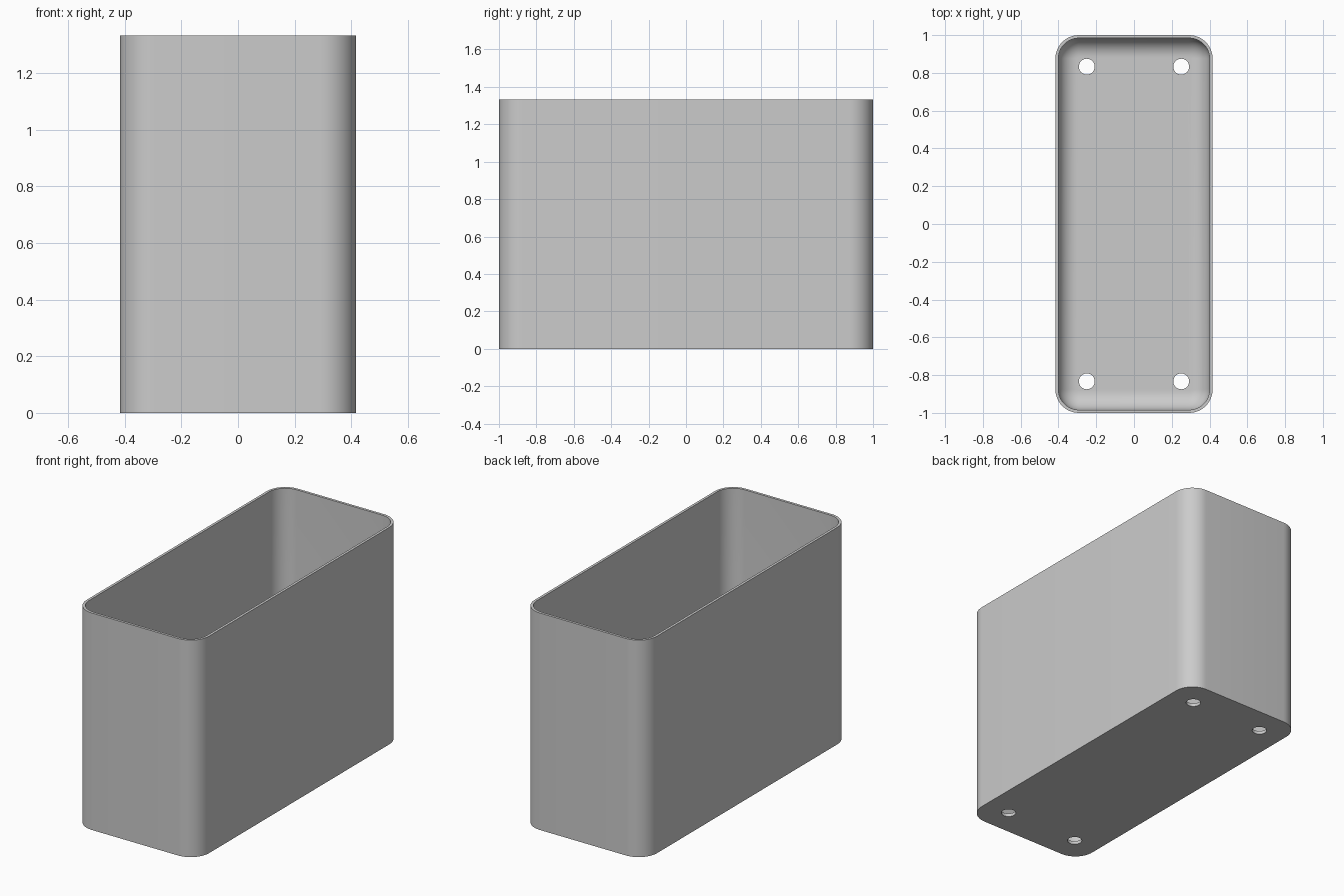
import bpy, bmesh, math
from math import sin, cos, pi

if "Cube" in bpy.data.objects:
    bpy.data.objects.remove(bpy.data.objects["Cube"], do_unlink=True)

WIDTH, LENGTH, HEIGHT = 0.833, 2.0, 1.333
CORNER, WALL, FLOOR, FILLET = 0.125, 0.016, 0.02, 0.1
STEPS = 12

grey = bpy.data.materials.new("plain grey")
grey.use_nodes = True
colour = (0.6, 0.6, 0.6, 1)
grey.diffuse_color = colour
grey.node_tree.nodes["Principled BSDF"].inputs["Base Color"].default_value = colour


def ring(bm, inset, z):
    """Rounded rectangle of vertices, shrunk by inset, at height z."""
    r = CORNER - inset
    cx, cy = WIDTH / 2 - CORNER, LENGTH / 2 - CORNER
    verts = []
    for q, (sx, sy) in enumerate([(1, 1), (-1, 1), (-1, -1), (1, -1)]):
        for i in range(STEPS + 1):
            a = (q + i / STEPS) * pi / 2
            verts.append(bm.verts.new((sx * cx + r * cos(a), sy * cy + r * sin(a), z)))
    return verts


# Open container: outer wall, rim, inner wall, rounded inner floor edge
profile = [(0, 0), (0, HEIGHT), (WALL, HEIGHT)]
for i in range(STEPS + 1):
    a = i / STEPS * pi / 2
    profile.append((WALL + FILLET * (1 - cos(a)), FLOOR + FILLET * (1 - sin(a))))

bm = bmesh.new()
rings = [ring(bm, inset, z) for inset, z in profile]
for low, high in zip(rings, rings[1:]):
    n = len(low)
    for i in range(n):
        j = (i + 1) % n
        bm.faces.new((low[i], low[j], high[j], high[i]))
bm.faces.new(rings[0][::-1])
bm.faces.new(rings[-1])
bmesh.ops.recalc_face_normals(bm, faces=bm.faces[:])
mesh = bpy.data.meshes.new("container")
bm.to_mesh(mesh)
bm.free()
container = bpy.data.objects.new("container", mesh)
bpy.context.collection.objects.link(container)
mesh.materials.append(grey)

# Four drain holes through the floor
bm = bmesh.new()
for x in (-0.25, 0.25):
    for y in (-0.833, 0.833):
        made = bmesh.ops.create_cone(bm, cap_ends=True, segments=32, radius1=0.042,
                                     radius2=0.042, depth=0.2)
        bmesh.ops.translate(bm, verts=made["verts"], vec=(x, y, 0))
cut_mesh = bpy.data.meshes.new("drain_hole_cutter")
bm.to_mesh(cut_mesh)
bm.free()
cut_mesh.materials.append(grey)
cutter = bpy.data.objects.new("drain_hole_cutter", cut_mesh)
bpy.context.collection.objects.link(cutter)

holes = container.modifiers.new("drain holes", "BOOLEAN")
holes.operation = "DIFFERENCE"
holes.solver = "EXACT"
holes.object = cutter
bpy.ops.object.select_all(action="DESELECT")
container.select_set(True)
bpy.context.view_layer.objects.active = container
bpy.ops.object.modifier_apply(modifier=holes.name)
bpy.data.objects.remove(cutter, do_unlink=True)
bpy.ops.object.shade_smooth_by_angle(angle=math.radians(35))
